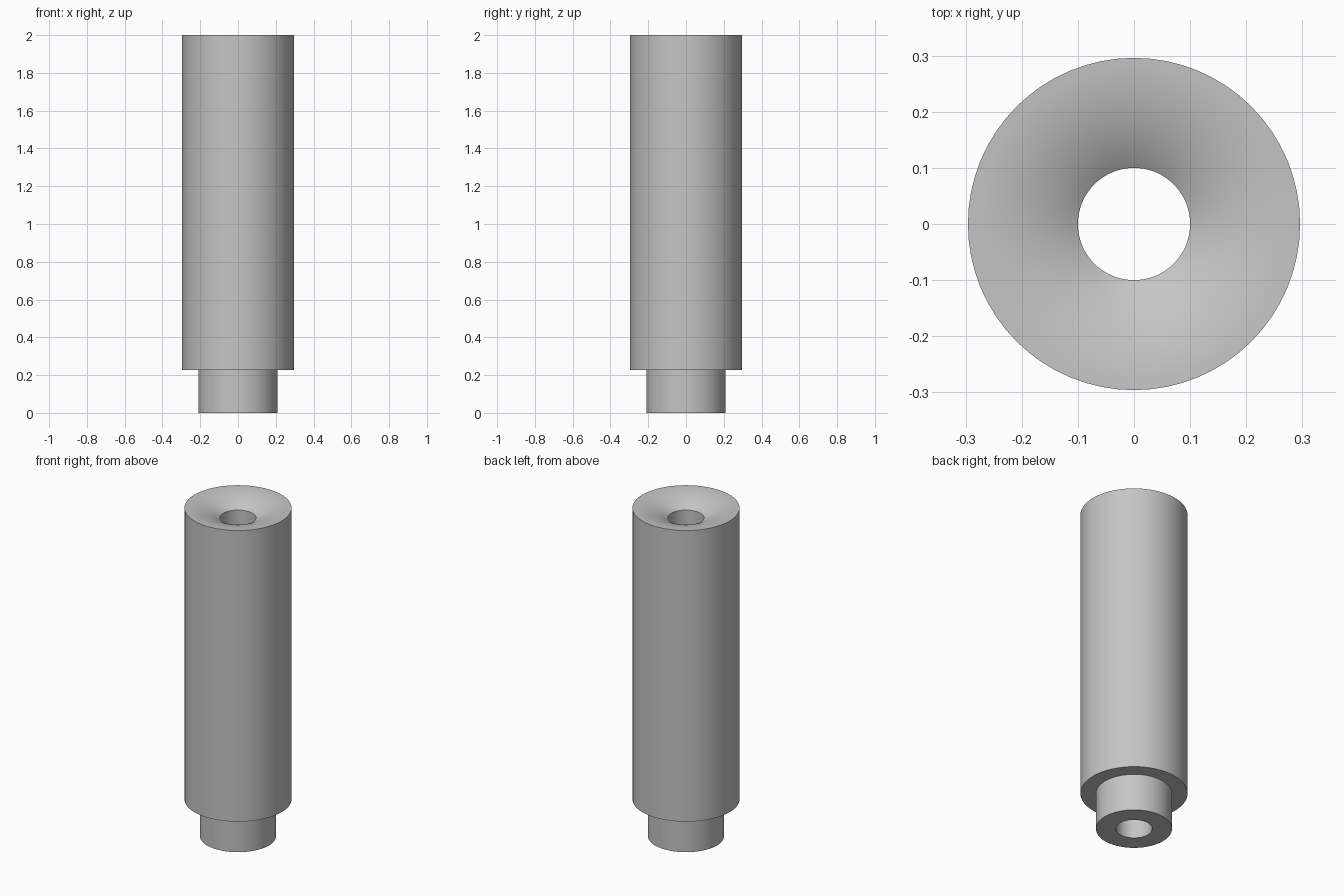
import bpy, bmesh
from math import sin, cos, pi, radians

cube = bpy.data.objects.get("Cube")
if cube:
    bpy.data.objects.remove(cube, do_unlink=True)

SEGMENTS = 64
OUTER, SPIGOT, BORE = 0.296, 0.21, 0.10
HEIGHT, SHOULDER, DISH = 2.0, 0.226, 0.06

# Single grey material
grey = bpy.data.materials.new("plain_grey")
grey.use_nodes = True
colour = (0.56, 0.56, 0.56, 1)
grey.diffuse_color = colour
grey.node_tree.nodes["Principled BSDF"].inputs["Base Color"].default_value = colour

# Flared mouth: an arc, level at the rim and steepening towards the bore
END = radians(34)
STEPS = 12
mouth = []
for i in range(STEPS + 1):
    a = END * i / STEPS
    mouth.append((OUTER - (OUTER - BORE) * sin(a) / sin(END),
                  HEIGHT - DISH * (1 - cos(a)) / (1 - cos(END))))

# Closed section (radius, height): spigot, shoulder, barrel, mouth, bore
profile = [(BORE, 0), (SPIGOT, 0), (SPIGOT, SHOULDER), (OUTER, SHOULDER)] + mouth

# Revolve the section about z
bm = bmesh.new()
rings = []
for r, z in profile:
    rings.append([bm.verts.new((r * cos(2 * pi * s / SEGMENTS),
                                r * sin(2 * pi * s / SEGMENTS), z))
                  for s in range(SEGMENTS)])
for k, lower in enumerate(rings):
    upper = rings[(k + 1) % len(rings)]
    for s in range(SEGMENTS):
        t = (s + 1) % SEGMENTS
        bm.faces.new((lower[s], lower[t], upper[t], upper[s]))
bmesh.ops.recalc_face_normals(bm, faces=bm.faces)

mesh = bpy.data.meshes.new("hollow_sleeve")
bm.to_mesh(mesh)
bm.free()
mesh.materials.append(grey)
sleeve = bpy.data.objects.new("hollow_sleeve", mesh)
bpy.context.collection.objects.link(sleeve)

# Smooth round walls, crisp corners
bpy.ops.object.select_all(action='DESELECT')
sleeve.select_set(True)
bpy.context.view_layer.objects.active = sleeve
bpy.ops.object.shade_smooth_by_angle(angle=radians(30))
